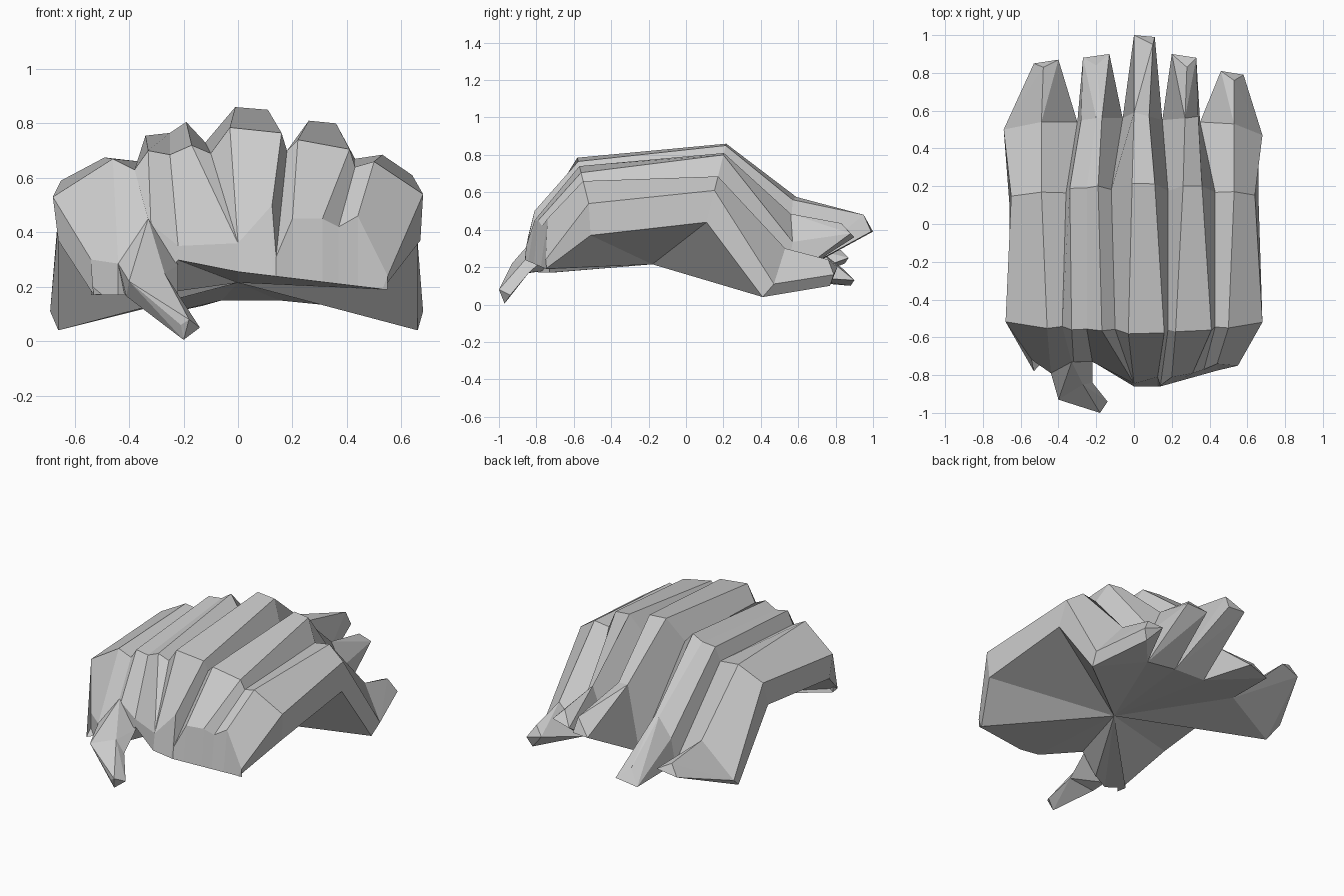
import bpy, bmesh

default = bpy.data.objects.get("Cube")
if default:
    bpy.data.objects.remove(default, do_unlink=True)

grey = bpy.data.materials.new("hair_grey")
grey.use_nodes = True
colour = (0.6, 0.6, 0.6, 1)
grey.diffuse_color = colour
grey.node_tree.nodes["Principled BSDF"].inputs["Base Color"].default_value = colour


def finish(name, bm):
    """Clean a bmesh and place it in the scene as a flat shaded object."""
    bmesh.ops.remove_doubles(bm, verts=bm.verts[:], dist=0.001)
    bmesh.ops.recalc_face_normals(bm, faces=bm.faces[:])
    mesh = bpy.data.meshes.new(name)
    bm.to_mesh(mesh)
    bm.free()
    mesh.materials.append(grey)
    obj = bpy.data.objects.new(name, mesh)
    bpy.context.collection.objects.link(obj)
    return obj


def hull(name, points):
    """Wrap a closed low-poly lock around a few corner points."""
    bm = bmesh.new()
    for point in points:
        bm.verts.new(point)
    result = bmesh.ops.convex_hull(bm, input=bm.verts[:])
    unused = [v for v in result["geom_interior"] if isinstance(v, bmesh.types.BMVert)]
    bmesh.ops.delete(bm, geom=unused, context="VERTS")
    return finish(name, bm)


def rim_point(x, y, z):
    """Lower edge of the fringe below one fringe point."""
    if x < -.3:
        return (x, y, min(z, .17))
    if x < 0:
        return (x, -.86 - .6 * x, min(z, .25 - .22 * x))
    return (x, -.86 + .28 * max(0, x - .14), min(z, .255 - .12 * x))


# Fringe ends, from the model's right to its left
fringe = [
    (-.53, -.78, .17), (-.54, -.72, .30), (-.44, -.79, .285), (-.33, -.73, .45),
    (-.32, -.73, .43), (-.22, -.73, .35), (0, -.845, .36), (0, -.845, .36),
    (0, -.845, .36), (.125, -.81, .5), (.14, -.855, .31), (.2, -.81, .45),
    (.31, -.79, .45), (.37, -.77, .42), (.44, -.74, .46), (.55, -.75, .24),
    (.53, -.75, .19),
]
# Cross-sections (x, z) over the forehead and the crown
forehead = [
    (-.66, .37), (-.68, .53), (-.46, .67), (-.38, .63), (-.33, .70), (-.25, .685),
    (-.17, .72), (-.1, .69), (-.03, .785), (.16, .765), (.18, .70), (.22, .74),
    (.41, .705), (.43, .64), (.5, .66), (.68, .54), (.67, .37),
]
crown = [
    (-.66, .44), (-.65, .59), (-.49, .675), (-.36, .66), (-.34, .755), (-.25, .765),
    (-.19, .805), (-.12, .73), (-.01, .86), (.11, .85), (.18, .70), (.26, .81),
    (.36, .80), (.43, .67), (.53, .685), (.64, .61), (.66, .44),
]
# Ring around the nape where the back locks begin
nape = [
    (-.66, .41, .04), (-.69, .5, .11), (-.49, .54, .33), (-.3, .54, .13),
    (-.28, .55, .29), (-.2, .56, .41), (-.17, .56, .41), (-.06, .56, .15),
    (0, .59, .575), (.08, .57, .56), (.15, .55, .15), (.27, .56, .485),
    (.34, .57, .335), (.35, .54, .13), (.53, .53, .30), (.68, .47, .11),
    (.66, .41, .04),
]

rows = [
    [rim_point(*point) for point in fringe],
    fringe,
    [(x, -.51 - .25 * max(0, z - .5), z) for x, z in forehead],
    [(x, .11 + .25 * max(0, z - .44), z) for x, z in crown],
    nape,
]
last = len(fringe) - 1
notches = [0, 3, 7, 10, 13, last]

# Hair body: loft the rows, then close the underside with a fan
bm = bmesh.new()
grid = [[bm.verts.new(point) for point in row] for row in rows]
for lower, upper in zip(grid, grid[1:]):
    for i in range(last):
        bm.faces.new((lower[i], lower[i + 1], upper[i + 1], upper[i]))
for start, end in zip(notches, notches[1:]):
    bm.faces.new(grid[-1][start:end + 1])
rim = list(grid[0])
rim += [row[last] for row in grid[1:]]
rim += [grid[-1][i] for i in reversed(notches[:-1])]
rim += [row[0] for row in reversed(grid[1:-1])]
apex = bm.verts.new((0, -.18, .215))
for a, b in zip(rim, rim[1:] + rim[:1]):
    bm.faces.new((a, b, apex))
finish("hair_body", bm)

# Five pointed locks at the back: corners of each tip
tips = {
    "back_lock_far_right": [(-.53, .85, .22), (-.4, .87, .25), (-.48, .83, .29)],
    "back_lock_right": [(-.27, .88, .1), (-.13, .9, .13), (-.2, .84, .19)],
    "back_lock_middle": [(0, 1, .39), (.11, .99, .39), (.1, .95, .48)],
    "back_lock_left": [(.2, .9, .36), (.33, .88, .38), (.28, .83, .435)],
    "back_lock_far_left": [(.46, .81, .2), (.58, .79, .16), (.53, .76, .24),
                           (.55, .77, .1)],
}
for (name, tip), start, end in zip(tips.items(), notches, notches[1:]):
    hull(name, nape[start:end + 1] + tip)

# Long front lock, bending once on its way to the tip
root = [(-.44, -.79, .285), (-.33, -.73, .45), (-.22, -.72, .28), (-.42, -.76, .18)]
bend = [(-.4, -.93, .22), (-.27, -.85, .25), (-.22, -.84, .17), (-.41, -.86, .165)]
point = [(-.21, -.99, .06), (-.14, -.94, .05), (-.2, -.97, .005), (-.18, -1, .08)]
hull("front_lock_root", root + bend)
hull("front_lock_tip", bend + point)
